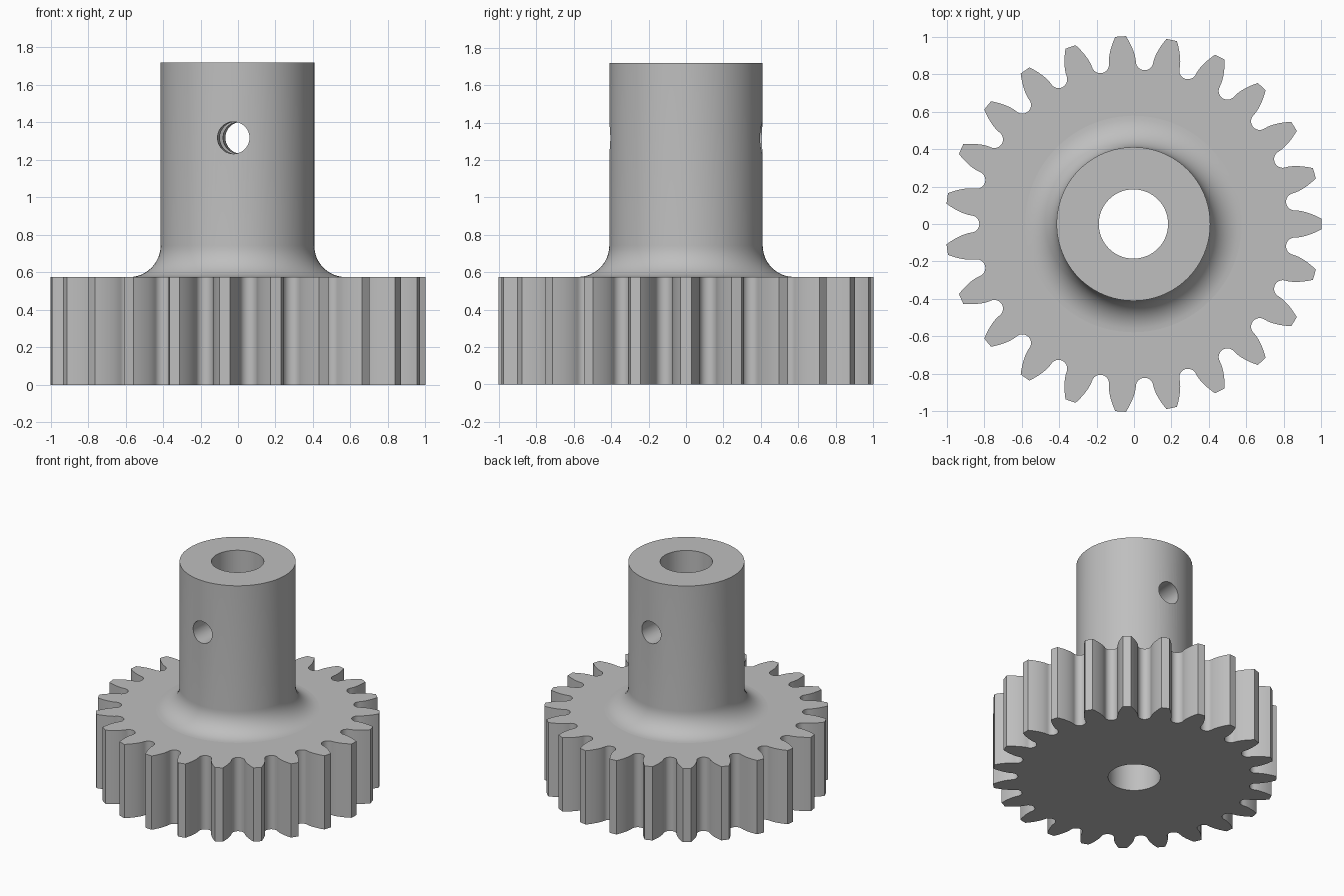
import bpy, bmesh
from math import pi, sin, cos, tan, acos, sqrt, radians
from mathutils import Matrix

if "Cube" in bpy.data.objects:
    bpy.data.objects.remove(bpy.data.objects["Cube"])

# Main dimensions
TEETH = 23
TIP_R = 1.003
MODULE = 2 * TIP_R / (TEETH + 2)
PITCH_R = MODULE * TEETH / 2
ROOT_R = PITCH_R - 1.25 * MODULE
BASE_R = PITCH_R * cos(radians(20))
GEAR_H, TOP_Z = 0.575, 1.72
HUB_R, BORE_R, FILLET = 0.41, 0.185, 0.168
PIN_R, PIN_Z, PIN_TILT = 0.0855, 1.318, radians(3)
CENTRE_X = -0.003

grey = bpy.data.materials.new("plain grey")
grey.use_nodes = True
colour = (0.52, 0.52, 0.52, 1)
grey.diffuse_color = colour
grey.node_tree.nodes["Principled BSDF"].inputs["Base Color"].default_value = colour


def add_object(name, bm):
    bmesh.ops.recalc_face_normals(bm, faces=bm.faces)
    mesh = bpy.data.meshes.new(name)
    bm.to_mesh(mesh)
    bm.free()
    mesh.materials.append(grey)
    obj = bpy.data.objects.new(name, mesh)
    bpy.context.collection.objects.link(obj)
    return obj


def cylinder(name, radius, depth, segments, matrix):
    bm = bmesh.new()
    bmesh.ops.create_cone(bm, cap_ends=True, segments=segments, radius1=radius,
                          radius2=radius, depth=depth, matrix=matrix)
    return add_object(name, bm)


def combine(target, other, operation):
    mod = target.modifiers.new(operation.lower(), "BOOLEAN")
    mod.object, mod.operation, mod.solver = other, operation, "EXACT"
    bpy.context.view_layer.objects.active = target
    bpy.ops.object.modifier_apply(modifier=mod.name)
    bpy.data.objects.remove(other)


def involute(angle):
    return tan(angle) - angle


# Toothed wheel: half a tooth as (angle, radius), mirrored and repeated
base_half = pi / (2 * TEETH) + involute(radians(20))
gap = pi / TEETH - base_half
STEPS = 8
half_tooth = []
for i in range(STEPS):
    r = TIP_R + (BASE_R - TIP_R) * i / STEPS
    half_tooth.append((base_half - involute(acos(BASE_R / r)), r))
for i in range(STEPS + 1):
    t = pi / 2 * i / STEPS
    half_tooth.append((base_half + gap * (1 - cos(t)), BASE_R - (BASE_R - ROOT_R) * sin(t)))
tooth = [(-a, r) for a, r in half_tooth[-2::-1]] + [(0, TIP_R)] + half_tooth

bm = bmesh.new()
outline = []
for k in range(TEETH):
    for a, r in tooth:
        a += 2 * pi * k / TEETH
        outline.append(bm.verts.new((r * cos(a), r * sin(a), 0)))
base = bm.faces.new(outline)
extruded = bmesh.ops.extrude_face_region(bm, geom=[base], use_keep_orig=True)
bmesh.ops.translate(bm, vec=(0, 0, GEAR_H),
                    verts=[v for v in extruded["geom"] if isinstance(v, bmesh.types.BMVert)])
gear = add_object("gear_with_hub", bm)

# Hub with a flared foot, turned from a profile
profile = [(0, TOP_Z), (HUB_R, TOP_Z)]
for i in range(13):
    t = pi / 2 * i / 12
    profile.append((HUB_R + FILLET * (1 - cos(t)), GEAR_H + FILLET * (1 - sin(t))))
profile += [(HUB_R + FILLET, GEAR_H / 2), (0, GEAR_H / 2)]
bm = bmesh.new()
verts = [bm.verts.new((r, 0, z)) for r, z in profile]
edges = [bm.edges.new(pair) for pair in zip(verts, verts[1:])]
bmesh.ops.spin(bm, geom=verts + edges, axis=(0, 0, 1), cent=(0, 0, 0),
               angle=2 * pi, steps=96, use_merge=True)
bmesh.ops.remove_doubles(bm, verts=bm.verts, dist=1e-5)
hub = add_object("hub", bm)
combine(gear, hub, "UNION")

# Shaft bore and slightly turned pin hole
bore = cylinder("bore_cutter", BORE_R, 4, 64, Matrix.Translation((0, 0, 1)))
combine(gear, bore, "DIFFERENCE")
pin = cylinder("pin_cutter", PIN_R, 2, 48, Matrix.Translation((0, 0, PIN_Z))
               @ Matrix.Rotation(-PIN_TILT, 4, "Z") @ Matrix.Rotation(pi / 2, 4, "X"))
combine(gear, pin, "DIFFERENCE")

# Smooth walls, flat end faces
gear.location.x = CENTRE_X
gear.select_set(True)
bpy.context.view_layer.objects.active = gear
bpy.ops.object.shade_smooth_by_angle(angle=radians(30))
for face in gear.data.polygons:
    if abs(face.normal.z) > 0.9999:
        face.use_smooth = False
